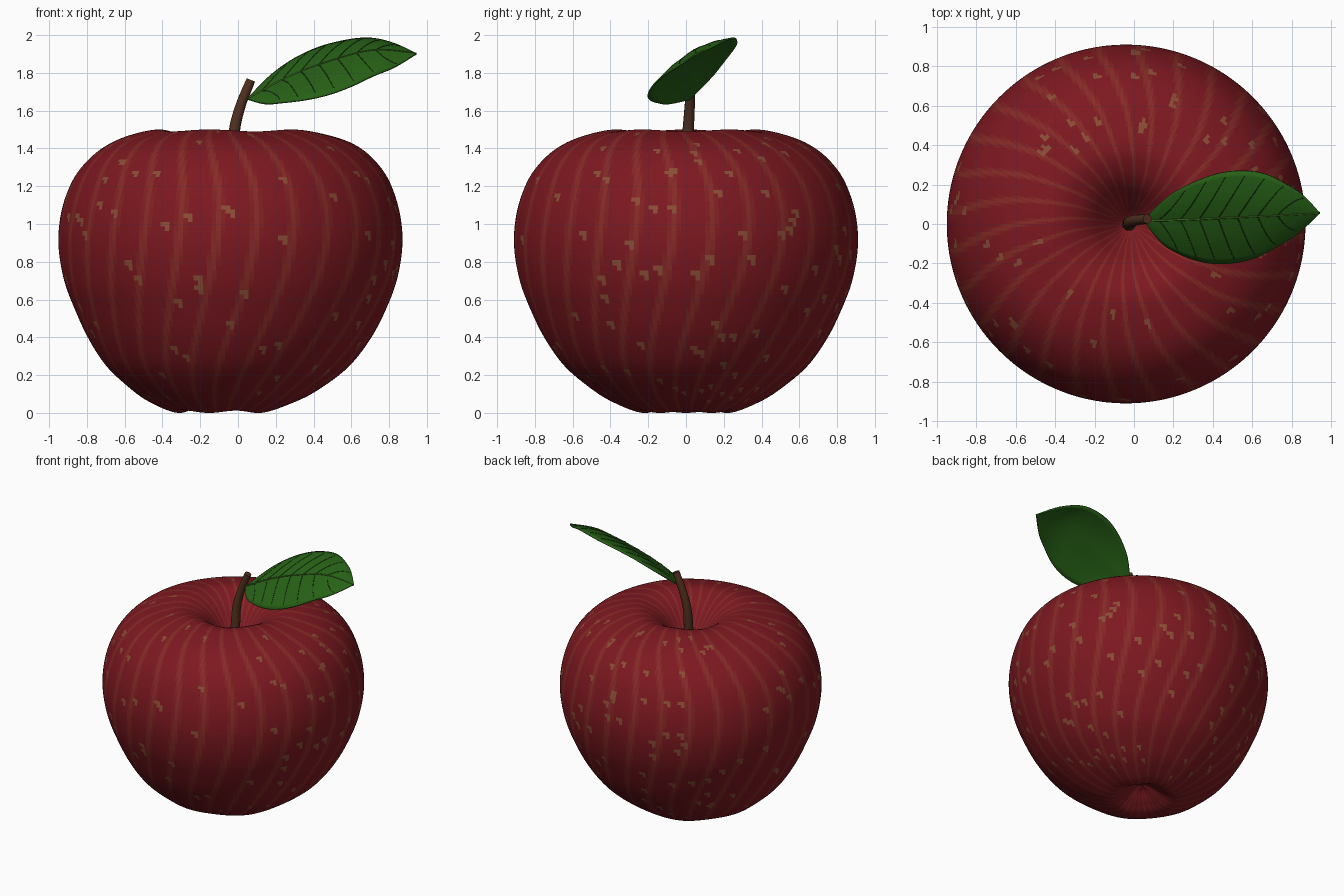
import bpy, bmesh, math, random
from mathutils import Vector

if "Cube" in bpy.data.objects:
    bpy.data.objects.remove(bpy.data.objects["Cube"])

random.seed(4)


def mat(name, r, g, b):
    m = bpy.data.materials.new(name)
    m.diffuse_color = (r, g, b, 1)
    m.use_nodes = True
    m.node_tree.nodes["Principled BSDF"].inputs["Base Color"].default_value = m.diffuse_color
    return m


def spline(pts, u):
    """Smooth curve through pts, u in 0..1."""
    n = len(pts) - 1
    i = min(int(u * n), n - 1)
    t = u * n - i
    p = [Vector(pts[max(0, min(n, i + k))]) for k in (-1, 0, 1, 2)]
    return 0.5 * (2 * p[1] + (p[2] - p[0]) * t
                  + (2 * p[0] - 5 * p[1] + 4 * p[2] - p[3]) * t * t
                  + (3 * p[1] - p[0] - 3 * p[2] + p[3]) * t ** 3)


def finish(bm, name, mats):
    bmesh.ops.recalc_face_normals(bm, faces=bm.faces)
    for f in bm.faces:
        f.smooth = True
    me = bpy.data.meshes.new(name)
    bm.to_mesh(me)
    bm.free()
    for m in mats:
        me.materials.append(m)
    ob = bpy.data.objects.new(name, me)
    bpy.context.collection.objects.link(ob)
    return ob


def tube(name, paths, material, sides=3):
    """Tapered tubes; every path is a list of (point, radius)."""
    cu = bpy.data.curves.new(name, 'CURVE')
    cu.dimensions = '3D'
    cu.bevel_depth = 1
    cu.bevel_resolution = sides
    cu.use_fill_caps = True
    for path in paths:
        s = cu.splines.new('POLY')
        s.points.add(len(path) - 1)
        for q, (co, r) in zip(s.points, path):
            q.co = (*co, 1)
            q.radius = r
        s.use_smooth = True
    cu.materials.append(material)
    ob = bpy.data.objects.new(name, cu)
    bpy.context.collection.objects.link(ob)
    return ob


# Apple body: lathed profile, leaning slightly, with five faint bumps at the rims
PROFILE = [(0, .11), (.06, .09), (.14, .035), (.24, 0), (.40, .06), (.52, .14),
           (.645, .25), (.745, .39), (.82, .54), (.88, .70), (.91, .88),
           (.90, 1.04), (.86, 1.18), (.80, 1.29), (.70, 1.39), (.57, 1.46),
           (.40, 1.5), (.29, 1.475), (.20, 1.41), (.12, 1.31), (.05, 1.22), (0, 1.19)]
SEGS, ROWS, SHADES = 224, 140, 6


def centre_x(u, z):
    return -.04 - .04 * max(0, 1 - z / .6) ** 2 + .02 * max(0, (u - .55) / .45)


bm = bmesh.new()
rings = []
for j in range(1, ROWS):
    u = j / ROWS
    r, z = spline(PROFILE, u)
    ring = []
    for i in range(SEGS):
        a = math.tau * i / SEGS
        lobe = 1 + math.cos(5 * a)
        dz = .006 * lobe * math.exp(-(z / .12) ** 2)
        dz -= .005 * lobe * math.exp(-((z - 1.5) / .06) ** 2)
        ring.append(bm.verts.new((r * math.cos(a) + centre_x(u, z), r * math.sin(a), z + dz)))
    rings.append(ring)
for j, (lo, hi) in enumerate(zip(rings, rings[1:])):
    for i in range(SEGS):
        k = (i + 1) % SEGS
        f = bm.faces.new((lo[i], lo[k], hi[k], hi[i]))
        # wavy lighter stripes
        s = math.cos(28 * math.tau * i / SEGS + 4 * math.sin(9 * j / ROWS))
        f.material_index = int((SHADES - .01) * max(0, s) ** 3)
for ring, u, z in ((rings[0], 0, .11), (rings[-1], 1, 1.19)):
    tip = bm.verts.new((centre_x(u, z), 0, z))
    for i in range(SEGS):
        bm.faces.new((ring[i], ring[(i + 1) % SEGS], tip))
# pale slanted speckles on the skin
bm.faces.ensure_lookup_table()
for _ in range(180):
    j, i = random.randrange(22, 104), random.randrange(SEGS - 1)
    for dj, di in ((0, 0), (0, 1), (-1, 1)):
        bm.faces[(j + dj) * SEGS + i + di].material_index = SHADES
skin = [mat(f"skin_{n}", .205 + .006 * n, .009 + .003 * n, .0145 + .001 * n) for n in range(SHADES)]
finish(bm, "apple_body", skin + [mat("speckle", .25, .075, .035)])

# Stem
STEM = [(-.025, 0, 1.17), (-.025, .005, 1.35), (-.018, .012, 1.5),
        (.015, .02, 1.63), (.068, .025, 1.762)]
tube("stem", [[(spline(STEM, k / 20), .036 - .012 * k / 20) for k in range(21)]],
     mat("stem_brown", .08, .03, .013), 5)

# Leaf: arched surface along a midrib
MIDRIB = [(.05, .02, 1.66), (.27, .025, 1.777), (.49, .035, 1.86),
          (.72, .045, 1.917), (.945, .057, 1.90)]
WIDTH = [(0, 0), (.17, .6), (.34, .9), (.5, 1), (.67, .9), (.84, .54), (1, 0)]


def leaf_point(t, s):
    p = spline(MIDRIB, t)
    w = max(0, spline(WIDTH, t)[1])
    side = Vector((.03, .235, .14 - .08 * t if s > 0 else .16 + .04 * t))
    bulge = .012 * math.sin(math.pi * abs(s)) * w
    return p + side * (s * w) + Vector((0, -.4, .9)) * bulge


bm = bmesh.new()
NT, NS = 40, 16
grid = [[bm.verts.new(leaf_point(t / NT, 2 * s / NS - 1)) for s in range(NS + 1)]
        for t in range(NT + 1)]
for a, b in zip(grid, grid[1:]):
    for s in range(NS):
        bm.faces.new((a[s], b[s], b[s + 1], a[s + 1]))
bmesh.ops.remove_doubles(bm, verts=bm.verts, dist=.0003)
leaf = finish(bm, "leaf", [mat("leaf_green", .02, .12, .008)])
sol = leaf.modifiers.new("thickness", 'SOLIDIFY')
sol.thickness = .01
sol.offset = 0

# Leaf veins: pale midrib and dark side veins
UP = Vector((0, -.5, .87)) * .005
tube("leaf_midrib", [[(leaf_point(k / 24, 0) + UP * 1.2, .006 - .003 * k / 24) for k in range(25)]],
     mat("midrib_green", .06, .18, .02), 1)
veins = []
for n in range(7):
    t0 = .10 + .11 * n
    for side in (1, -1):
        veins.append([(leaf_point(t0 + .12 * k / 8, side * .9 * k / 8) + UP,
                       .003 - .001 * k / 8) for k in range(9)])
tube("leaf_veins", veins, mat("vein_dark", .014, .06, .008), 1)
